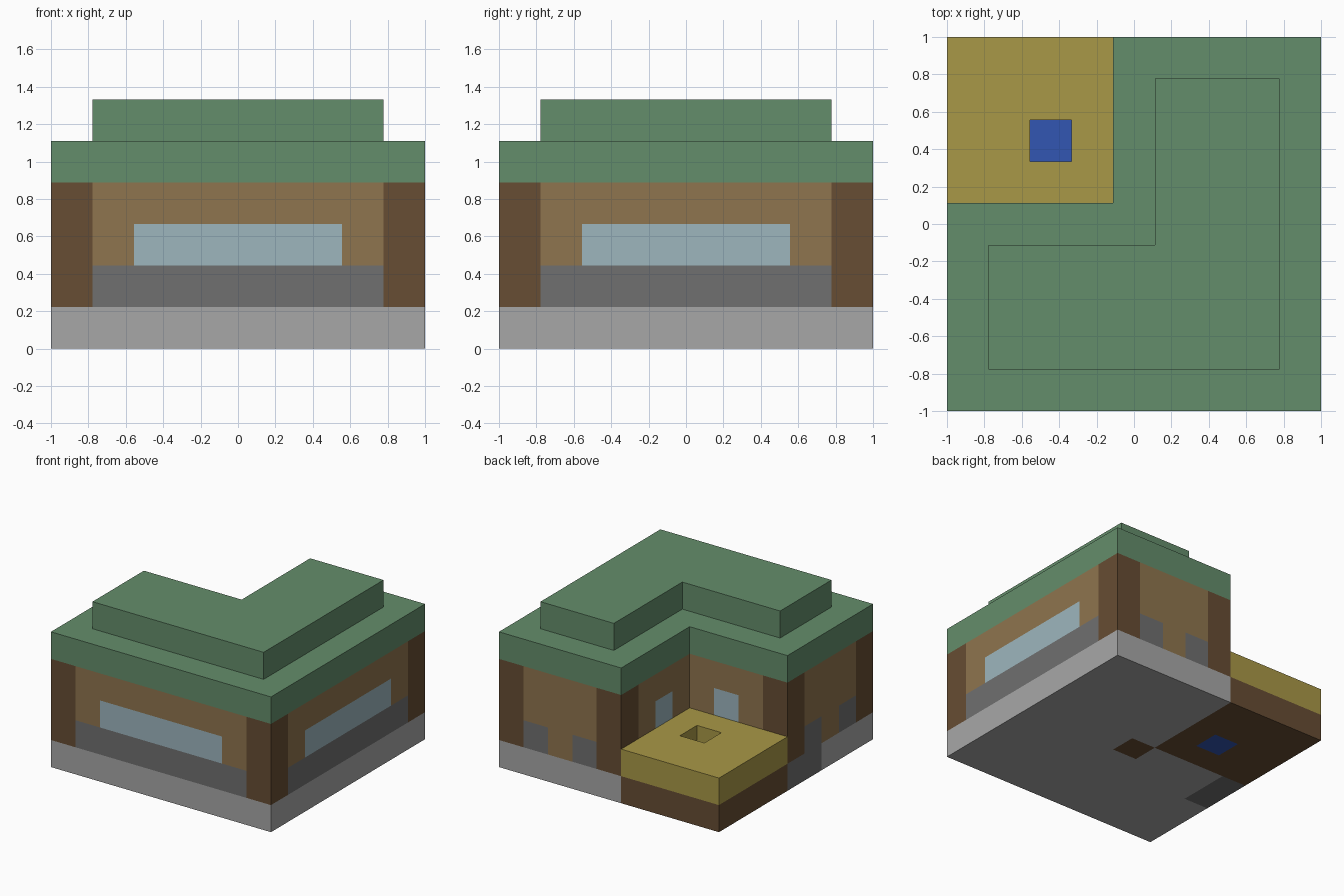
import bpy
import bmesh

old = bpy.data.objects.get("Cube")
if old:
    bpy.data.objects.remove(old, do_unlink=True)

N = 9          # cells along each side
U = 2 / N      # cell size


def material(name, *rgb):
    """Flat material from 0-255 display values."""
    lin = [((c / 255 + 0.055) / 1.055) ** 2.4 for c in rgb] + [1]
    mat = bpy.data.materials.new(name)
    mat.use_nodes = True
    mat.diffuse_color = lin
    mat.node_tree.nodes["Principled BSDF"].inputs["Base Color"].default_value = lin
    return mat


roof_green = material("roof_green", 100, 141, 107)
plank = material("plank_brown", 143, 117, 78)
timber = material("timber_dark_brown", 103, 77, 51)
stone = material("stone_light_grey", 167, 167, 167)
cobble = material("cobble_dark_grey", 112, 112, 112)
glass = material("glass_pale_blue", 157, 182, 190)
straw = material("crop_yellow", 169, 152, 71)
water = material("water_blue", 50, 86, 178)


def finish(name, bm, mat):
    bmesh.ops.recalc_face_normals(bm, faces=bm.faces)
    mesh = bpy.data.meshes.new(name)
    bm.to_mesh(mesh)
    bm.free()
    mesh.materials.append(mat)
    obj = bpy.data.objects.new(name, mesh)
    bpy.context.collection.objects.link(obj)


def prism(bm, outline, z0, z1):
    """Extrude an outline given in cells between two layers."""
    verts = [bm.verts.new((x * U - 1, y * U - 1, z0 * U)) for x, y in outline]
    side = bmesh.ops.extrude_face_region(bm, geom=[bm.faces.new(verts)])
    top = [v for v in side["geom"] if isinstance(v, bmesh.types.BMVert)]
    bmesh.ops.translate(bm, verts=top, vec=(0, 0, (z1 - z0) * U))


def blocks(name, mat, z0, z1, rects):
    """One part made of boxes, each (x0, x1, y0, y1) in cells."""
    bm = bmesh.new()
    for x0, x1, y0, y1 in rects:
        prism(bm, [(x0, y0), (x1, y0), (x1, y1), (x0, y1)], z0, z1)
    finish(name, bm, mat)


def l_slab(name, mat, z0, lo, hi, nx, ny):
    """L-shaped slab with its back -x corner cut away."""
    bm = bmesh.new()
    prism(bm, [(lo, lo), (hi, lo), (hi, hi), (nx, hi), (nx, ny), (lo, ny)], z0, z0 + 1)
    finish(name, bm, mat)


def paired(name, mat, z0, z1, rects):
    """Build boxes together with their reflection across the plan diagonal."""
    swap = [(N - y1, N - y0, N - x1, N - x0) for x0, x1, y0, y1 in rects]
    blocks(name, mat, z0, z1, rects + swap)


# Foundation
blocks("foundation", stone, 0, 1,
       [(0, 9, 0, 3), (1, 9, 3, 4), (1, 4, 4, 5), (5, 9, 4, 5), (4, 9, 5, 9)])
blocks("cobble_step", cobble, 0, 1, [(0, 1, 3, 5)])

# Corner posts
blocks("inner_post", timber, 0, 4, [(4, 5, 4, 5)])
blocks("front_corner_post", timber, 1, 4, [(8, 9, 0, 1)])
paired("side_corner_posts", timber, 1, 4, [(0, 1, 0, 1), (0, 1, 4, 5)])

# Long outer walls
paired("long_wall_cobble", cobble, 1, 2, [(1, 8, 0, 1)])
paired("long_wall_planks", plank, 2, 3, [(1, 2, 0, 1), (7, 8, 0, 1)])
paired("long_windows", glass, 2, 3, [(2, 7, 0, 1)])
paired("long_wall_upper_planks", plank, 3, 4, [(1, 8, 0, 1)])

# End walls with a plank door between cobble footings
paired("end_wall_cobble", cobble, 1, 2, [(0, 1, 1, 2), (0, 1, 3, 4)])
paired("end_doors", plank, 1, 2, [(0, 1, 2, 3)])
paired("end_wall_planks", plank, 2, 4, [(0, 1, 1, 4)])

# Walls facing the garden
paired("garden_wall_base", plank, 1, 2, [(1, 4, 4, 5)])
paired("garden_wall_planks", plank, 2, 3, [(1, 2, 4, 5), (3, 4, 4, 5)])
paired("garden_windows", glass, 2, 3, [(2, 3, 4, 5)])
paired("garden_wall_upper_planks", plank, 3, 4, [(1, 4, 4, 5)])

# Stepped roof
l_slab("lower_roof", roof_green, 4, 0, 9, 4, 5)
l_slab("upper_roof", roof_green, 5, 1, 8, 5, 4)

# Garden plot around a water cell
ring = [(0, 4, 5, 6), (0, 4, 7, 9), (0, 2, 6, 7), (3, 4, 6, 7)]
blocks("garden_soil", timber, 0, 1, ring)
blocks("garden_crop", straw, 1, 2, ring)
blocks("garden_water", water, 0, 1, [(2, 3, 6, 7)])
